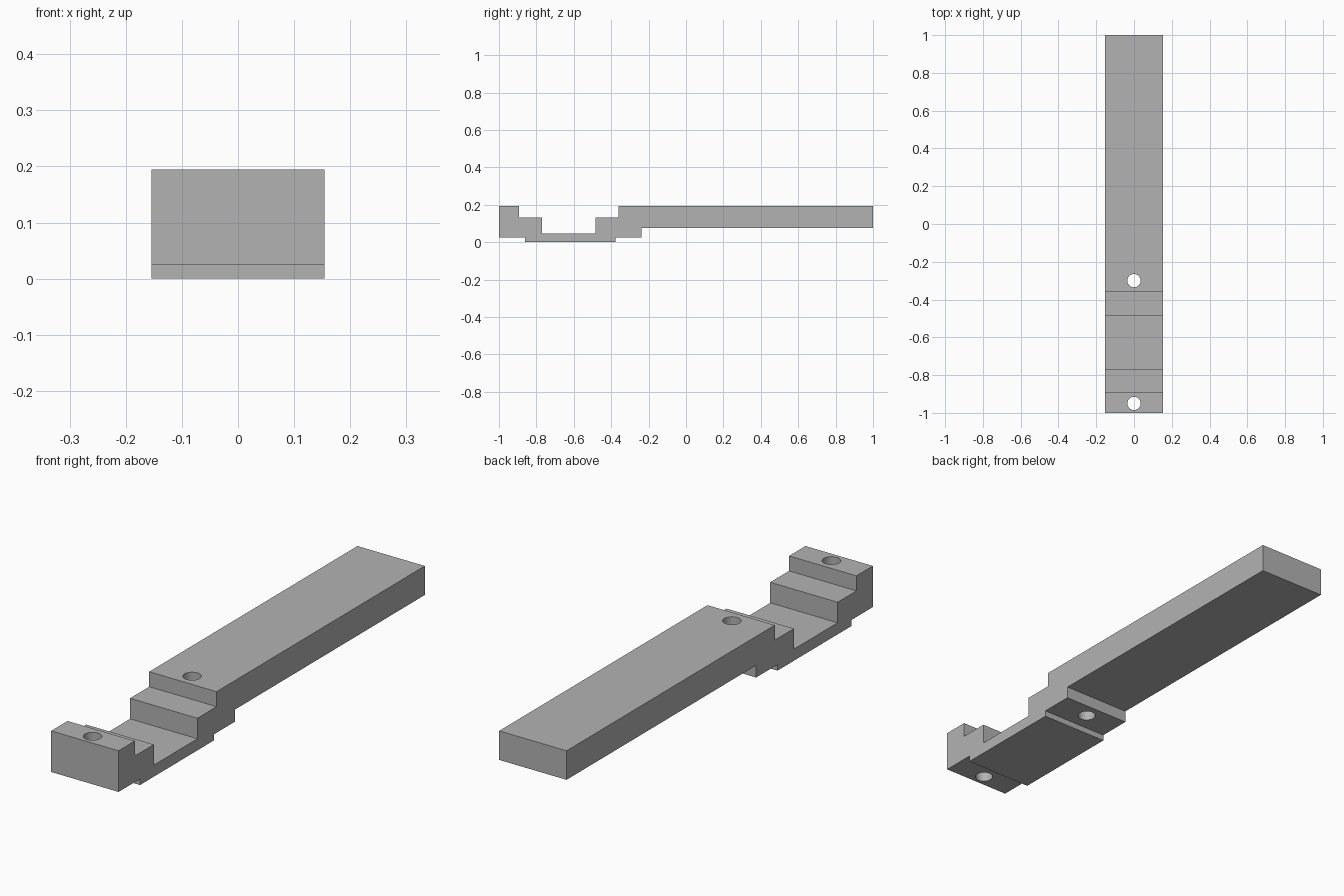
import bpy
import bmesh

cube = bpy.data.objects.get("Cube")
if cube:
    bpy.data.objects.remove(cube, do_unlink=True)

HALF_WIDTH = 0.154
HOLE_RADIUS = 0.035

# Single grey material
grey = bpy.data.materials.new("plain grey")
grey.use_nodes = True
grey.diffuse_color = (0.45, 0.45, 0.45, 1)
grey.node_tree.nodes["Principled BSDF"].inputs["Base Color"].default_value = grey.diffuse_color

# Stepped side profile (y, z), extruded across the width
profile = [
    (-1, 0.025), (-0.86, 0.025), (-0.86, 0), (-0.378, 0), (-0.378, 0.025),
    (-0.238, 0.025), (-0.238, 0.075), (1, 0.075), (1, 0.195),
    (-0.36, 0.195), (-0.36, 0.133), (-0.485, 0.133), (-0.485, 0.048),
    (-0.77, 0.048), (-0.77, 0.133), (-0.893, 0.133), (-0.893, 0.195), (-1, 0.195),
]
bm = bmesh.new()
side = bm.faces.new([bm.verts.new((-HALF_WIDTH, y, z)) for y, z in profile])
grown = bmesh.ops.extrude_face_region(bm, geom=[side])["geom"]
bmesh.ops.translate(bm, vec=(2 * HALF_WIDTH, 0, 0),
                    verts=[v for v in grown if isinstance(v, bmesh.types.BMVert)])
bmesh.ops.recalc_face_normals(bm, faces=bm.faces)
mesh = bpy.data.meshes.new("stepped_bar")
bm.to_mesh(mesh)
bm.free()
bar = bpy.data.objects.new("stepped_bar", mesh)
bpy.context.collection.objects.link(bar)
mesh.materials.append(grey)

# Vertical screw holes at both ends of the recess
for name, y in (("front_hole_cutter", -0.95), ("rear_hole_cutter", -0.3)):
    bpy.ops.mesh.primitive_cylinder_add(vertices=48, radius=HOLE_RADIUS, depth=0.6,
                                        location=(0, y, 0.1))
    cutter = bpy.context.object
    cutter.name = name
    cutter.data.materials.append(grey)
    cutter.hide_render = True
    cutter.hide_set(True)
    hole = bar.modifiers.new(name, "BOOLEAN")
    hole.operation = "DIFFERENCE"
    hole.solver = "EXACT"
    hole.object = cutter

# Bake the holes, remove the cutters, then smooth the hole walls only
bpy.context.view_layer.update()
baked = bpy.data.meshes.new_from_object(bar.evaluated_get(bpy.context.evaluated_depsgraph_get()))
for modifier in list(bar.modifiers):
    cutter = modifier.object
    bar.modifiers.remove(modifier)
    bpy.data.objects.remove(cutter, do_unlink=True)
bar.data = baked
bpy.ops.object.select_all(action="DESELECT")
bar.select_set(True)
bpy.context.view_layer.objects.active = bar
bpy.ops.object.shade_smooth_by_angle()
